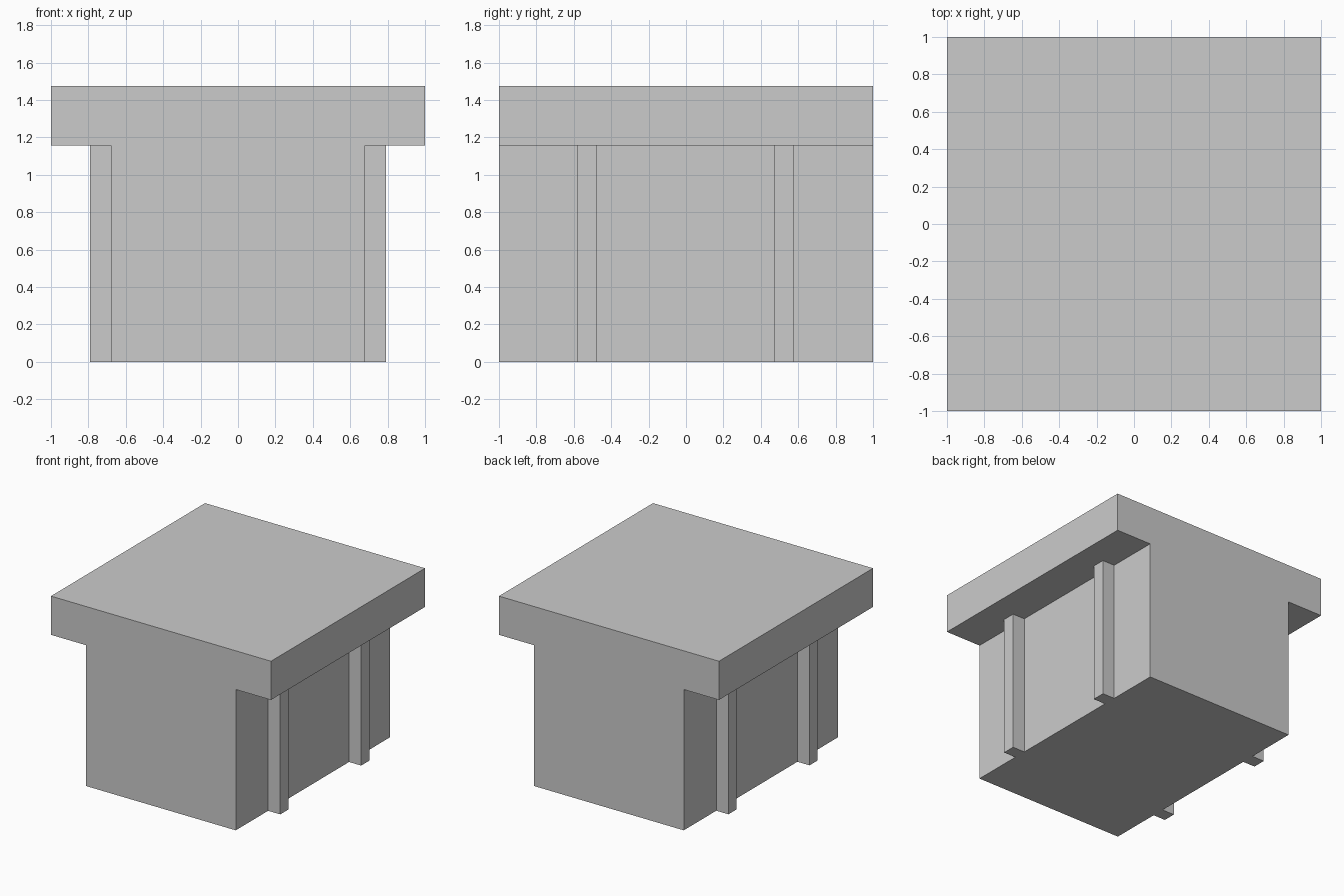
import bpy
import bmesh

if "Cube" in bpy.data.objects:
    bpy.data.objects.remove(bpy.data.objects["Cube"])

BODY_X, RIB_X = 0.68, 0.79
LEDGE_Z, TOP_Z = 1.157, 1.475


def extrude_profile(name, points, vector):
    """Fill a closed outline and extrude it into a solid."""
    bm = bmesh.new()
    face = bm.faces.new([bm.verts.new(p) for p in points])
    result = bmesh.ops.extrude_face_region(bm, geom=[face], use_keep_orig=True)
    moved = [g for g in result["geom"] if isinstance(g, bmesh.types.BMVert)]
    bmesh.ops.translate(bm, verts=moved, vec=vector)
    bmesh.ops.recalc_face_normals(bm, faces=bm.faces)
    mesh = bpy.data.meshes.new(name)
    bm.to_mesh(mesh)
    bm.free()
    obj = bpy.data.objects.new(name, mesh)
    bpy.context.collection.objects.link(obj)
    return obj


# T-shaped body: block with an overhanging top slab
half = [(BODY_X, 0), (BODY_X, LEDGE_Z), (1, LEDGE_Z), (1, TOP_Z)]
outline = half + [(-x, z) for x, z in reversed(half)]
extrude_profile("block_with_top_slab", [(x, -1, z) for x, z in outline], (0, 2, 0))

# Vertical ribs under the overhang, two on each side
for side_name, side in (("right", 1), ("left", -1)):
    for end_name, y0, y1 in (("front", -0.58, -0.475), ("back", 0.47, 0.578)):
        corners = [(BODY_X, y0), (RIB_X, y0), (RIB_X, y1), (BODY_X, y1)]
        extrude_profile(f"{side_name}_{end_name}_rib",
                        [(side * x, y, 0) for x, y in corners], (0, 0, LEDGE_Z))
